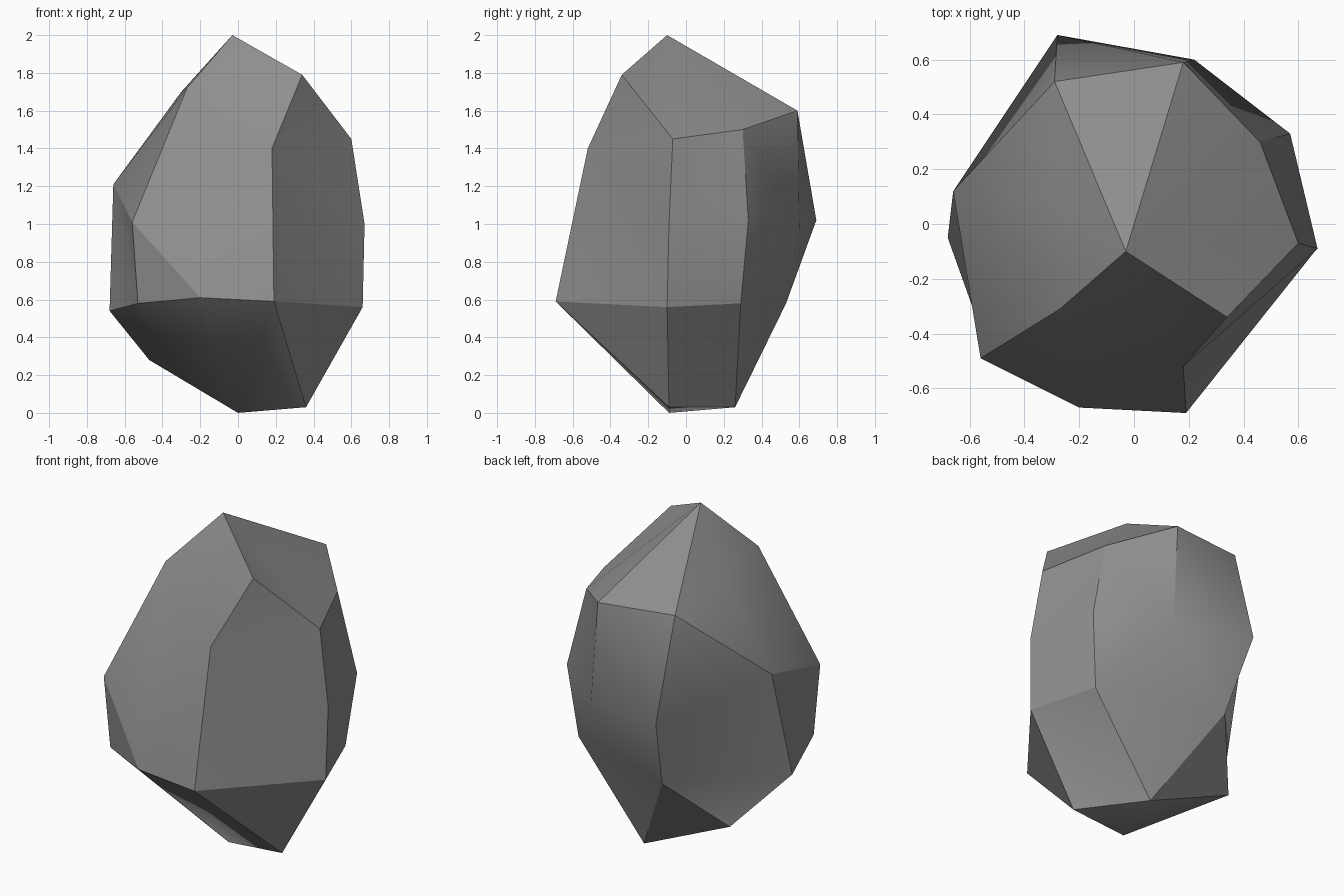
import bpy
import bmesh
import math

default_cube = bpy.data.objects.get("Cube")
if default_cube:
    bpy.data.objects.remove(default_cube, do_unlink=True)

# Corner points of the boulder, tier by tier, named by compass side (south = front)
shoulder = dict(
    peak=(-.03, -.1, 2),
    top_southeast=(.34, -.34, 1.79),
    top_south=(.18, -.52, 1.4),
    top_southwest=(-.27, -.31, 1.72),
    top_west=(-.3, .09, 1.7),
    top_northwest=(-.29, .52, 1.62),
    top_north=(.18, .59, 1.6),
    top_northeast=(.46, .3, 1.5),
    top_east=(.6, -.07, 1.45),
)
waist = dict(
    mid_east=(.67, -.09, 1),
    mid_northeast=(.57, .33, 1.02),
    mid_north=(.22, .6, .98),
    mid_northwest=(-.28, .69, 1.02),
    mid_west=(-.66, .12, 1.21),
    mid_southwest=(-.56, -.49, 1.01),
)
skirt = dict(
    low_southeast=(.19, -.69, .59),
    low_east=(.66, -.1, .56),
    low_northeast=(.52, .29, .58),
    low_north=(-.21, .53, .58),
    low_west=(-.68, -.05, .54),
    low_southwest=(-.53, -.47, .58),
    low_south=(-.2, -.67, .61),
)
foot = dict(
    foot_northwest=(-.47, .25, .28),
    foot_north=(.1, .26, .03),
    foot_east=(.36, -.09, .03),
    foot_tip=(0, -.09, 0),
)

# Each facet is a fan of triangles spreading from its first corner
facets = [
    # crown
    "peak top_southeast top_east top_northeast top_north",
    "peak top_north top_northwest top_west",
    "peak top_west top_southwest",
    "peak top_southwest top_south top_southeast",
    # front
    "top_southwest mid_southwest low_south top_south",
    "mid_southwest low_southwest low_south",
    "top_south low_south low_southeast",
    # front right, slightly hollow
    "top_south low_southeast low_east mid_east top_east top_southeast",
    # right side
    "mid_east mid_northeast top_northeast top_east",
    "mid_east low_east low_northeast mid_northeast",
    # back
    "top_northeast mid_northeast mid_north top_north",
    "top_north mid_north mid_northwest top_northwest",
    "mid_north mid_northeast low_northeast low_north mid_northwest",
    # left side, with a hollow towards the back
    "top_northwest mid_northwest mid_west",
    "top_west top_northwest mid_west top_southwest",
    "top_southwest mid_west mid_southwest",
    "low_north mid_northwest mid_west low_west foot_northwest",
    "mid_west low_west low_southwest mid_southwest",
    # underside
    "foot_tip foot_northwest low_west low_southwest low_south low_southeast foot_east",
    "foot_tip foot_east foot_north foot_northwest",
    "low_north foot_northwest foot_north low_northeast",
    "low_east foot_east foot_north low_northeast",
    "foot_east low_southeast low_east",
]

# Build the solid
bm = bmesh.new()
corners = {}
for tier in (shoulder, waist, skirt, foot):
    for name, point in tier.items():
        corners[name] = bm.verts.new(point)

for facet in facets:
    first, *rest = [corners[name] for name in facet.split()]
    for second, third in zip(rest, rest[1:]):
        bm.faces.new((first, second, third))

bmesh.ops.recalc_face_normals(bm, faces=bm.faces[:])
mesh = bpy.data.meshes.new("boulder")
bm.to_mesh(mesh)
bm.free()

boulder = bpy.data.objects.new("boulder", mesh)
bpy.context.collection.objects.link(boulder)

# Stone colour
stone = bpy.data.materials.new("grey_stone")
stone.use_nodes = True
grey = (.27, .27, .27, 1)
stone.diffuse_color = grey
for node in stone.node_tree.nodes:
    if node.type == "BSDF_PRINCIPLED":
        node.inputs["Base Color"].default_value = grey
        node.inputs["Roughness"].default_value = .9
mesh.materials.append(stone)

# Soft shading across shallow creases, sharp ridges kept
bpy.ops.object.select_all(action="DESELECT")
boulder.select_set(True)
bpy.context.view_layer.objects.active = boulder
bpy.ops.object.shade_smooth_by_angle(angle=math.radians(30))
